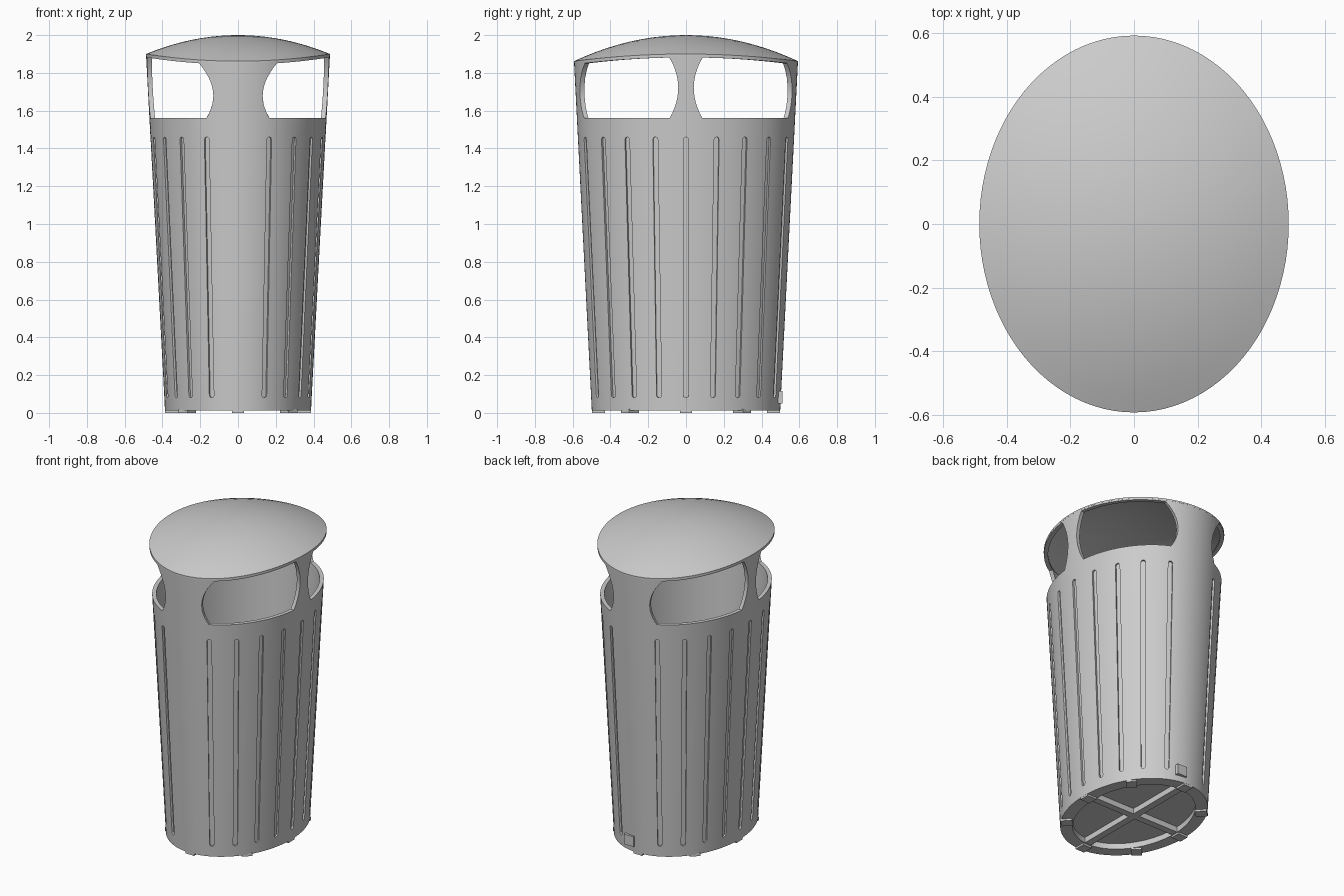
import bpy, bmesh, math
from mathutils import Vector, Matrix

cube = bpy.data.objects.get("Cube")
if cube:
    bpy.data.objects.remove(cube, do_unlink=True)

SEG = 96
BASE = 0.012          # underside of the body, above the feet
WALL = 0.025
LIP = 0.01

grey = bpy.data.materials.new("grey metal")
grey.use_nodes = True
grey.diffuse_color = (0.6, 0.6, 0.6, 1)
grey.node_tree.nodes["Principled BSDF"].inputs["Base Color"].default_value = (0.6, 0.6, 0.6, 1)


def semi(z):
    """Half widths of the tapered oval at height z."""
    return 0.386 + 0.0532 * z, 0.498 + 0.051 * z


def rim(t):
    return 1.9 - 0.038 * math.sin(t) ** 2


def point(t, z, inset=0.0):
    a, b = semi(z)
    return Vector(((a - inset) * math.cos(t), (b - inset) * math.sin(t), z))


def finish(name, bm, angle=30):
    bmesh.ops.recalc_face_normals(bm, faces=bm.faces)
    mesh = bpy.data.meshes.new(name)
    bm.to_mesh(mesh)
    bm.free()
    mesh.materials.append(grey)
    obj = bpy.data.objects.new(name, mesh)
    bpy.context.collection.objects.link(obj)
    smooth(obj, angle)
    return obj


def smooth(obj, angle=30):
    bpy.ops.object.select_all(action='DESELECT')
    obj.select_set(True)
    bpy.context.view_layer.objects.active = obj
    bpy.ops.object.shade_smooth_by_angle(angle=math.radians(angle))


def loft(bm, rings, cyclic=False):
    """Bridge rings of points; close into a torus or cap both ends."""
    loops = [[bm.verts.new(p) for p in r] for r in rings]
    pairs = list(zip(loops, loops[1:])) + ([(loops[-1], loops[0])] if cyclic else [])
    for lo, hi in pairs:
        n = len(lo)
        for i in range(n):
            j = (i + 1) % n
            bm.faces.new((lo[i], lo[j], hi[j], hi[i]))
    if not cyclic:
        bm.faces.new(loops[0])
        bm.faces.new(loops[-1])


def oval(f):
    return [f(2 * math.pi * i / SEG) for i in range(SEG)]


def box(bm, size, centre, turn=0.0):
    m = Matrix.Translation(centre) @ Matrix.Rotation(turn, 4, 'Z') @ Matrix.Diagonal((*size, 1))
    bmesh.ops.create_cube(bm, size=1, matrix=m)


# Body: hollow tapered oval wall
bm = bmesh.new()
loft(bm, [
    oval(lambda t: point(t, BASE)),
    oval(lambda t: point(t, 1.5)),
    oval(lambda t: point(t, rim(t) - LIP)),
    oval(lambda t: point(t, rim(t) - LIP, WALL)),
    oval(lambda t: point(t, 1.5, WALL)),
    oval(lambda t: point(t, BASE, WALL)),
], cyclic=True)
body = finish("body", bm)

# Cutter for the grooves and the four openings
bm = bmesh.new()


def groove(t):
    low, high = point(t, 0.08), point(t, 1.46)
    along = (high - low).normalized()
    a, b = semi(0.8)
    side = Vector((-a * math.sin(t), b * math.cos(t), 0)).normalized()
    out = side.cross(along).normalized()
    r = 0.0135
    arc = [math.pi * k / 8 for k in range(9)]
    outline = [high + side * r * math.cos(k) + along * r * (math.sin(k) - 1) for k in arc]
    outline += [low - side * r * math.cos(k) - along * r * (math.sin(k) - 1) for k in arc]
    loft(bm, [[p + out * d for p in outline] for d in (-0.012, 0.03)])


def opening(sx, sy):
    cols, rows = 24, 12

    def at(i, j, inset):
        u, v = i / cols, j / rows
        t0 = 0.07 + 0.08 * (2 * v - 1) ** 2
        t1 = 1.292 - 0.12 * (2 * v - 0.85) ** 2
        t = t0 + (t1 - t0) * u
        top = rim(t) - 0.018
        p = point(t, 1.56 + (top - 1.56) * v, inset)
        return bm.verts.new((p.x * sx, p.y * sy, p.z))

    skins = [[[at(i, j, d) for j in range(rows + 1)] for i in range(cols + 1)] for d in (0.08, -0.06)]
    for g in skins:
        for i in range(cols):
            for j in range(rows):
                bm.faces.new((g[i][j], g[i + 1][j], g[i + 1][j + 1], g[i][j + 1]))
    edge = [(i, 0) for i in range(cols)] + [(cols, j) for j in range(rows)]
    edge += [(i, rows) for i in range(cols, 0, -1)] + [(0, j) for j in range(rows, 0, -1)]
    inner, outer = skins
    for (i, j), (k, l) in zip(edge, edge[1:] + edge[:1]):
        bm.faces.new((inner[i][j], inner[k][l], outer[k][l], outer[i][j]))


for deg in (0, 16.5, 33, 50, 69):
    for half in (0, math.pi):
        for s in ((1, -1) if deg else (1,)):
            groove(half + s * math.radians(deg))
for sx in (1, -1):
    for sy in (1, -1):
        opening(sx, sy)
cutter = finish("cutter", bm)
cutter.hide_render = True

cut = body.modifiers.new("cuts", 'BOOLEAN')
cut.object = cutter
cut.operation = 'DIFFERENCE'
cut.solver = 'EXACT'
bpy.ops.object.select_all(action='DESELECT')
body.select_set(True)
bpy.context.view_layer.objects.active = body
bpy.ops.object.modifier_apply(modifier="cuts")
bpy.data.objects.remove(cutter, do_unlink=True)
smooth(body)


# Lid: shallow dome with a thin curved rim
def dome(r, drop):
    def f(t):
        z = rim(t)
        return Vector((0.487 * r * math.cos(t), 0.593 * r * math.sin(t),
                       z + (2 - z) * (1 - r * r) - drop))
    return oval(f)


radii = [0.01] + [k / 10 for k in range(1, 11)]
bm = bmesh.new()
loft(bm, [dome(r, LIP) for r in radii] + [dome(r, 0) for r in reversed(radii)])
finish("lid", bm)

# Base: rim ring, recessed floor and crossed ribs
bm = bmesh.new()
loft(bm, [oval(lambda t, z=z, d=d: point(t, z, d))
          for z, d in ((BASE, 0.01), (0.07, 0.01), (0.07, 0.075), (BASE, 0.075))], cyclic=True)
finish("base_ring", bm)
bm = bmesh.new()
loft(bm, [oval(lambda t, z=z: point(t, z, 0.02)) for z in (0.05, 0.065)])
finish("floor", bm)
bm = bmesh.new()
box(bm, (0.64, 0.045, 0.04), (0, 0, 0.034))
box(bm, (0.045, 0.86, 0.04), (0, 0, 0.034))
finish("floor_ribs", bm)

# Feet: small pads around the base ring
bm = bmesh.new()
for deg in (0, 40, 90, 140, 180, 220, 270, 320):
    p = point(math.radians(deg), BASE, 0.036)
    box(bm, (0.07, 0.064, 0.02), (p.x, p.y, 0.01), math.atan2(p.y, p.x))
finish("feet", bm)

# Lock block low on the back
bm = bmesh.new()
box(bm, (0.07, 0.05, 0.066), (0.055, 0.487, 0.083))
finish("lock_block", bm)
